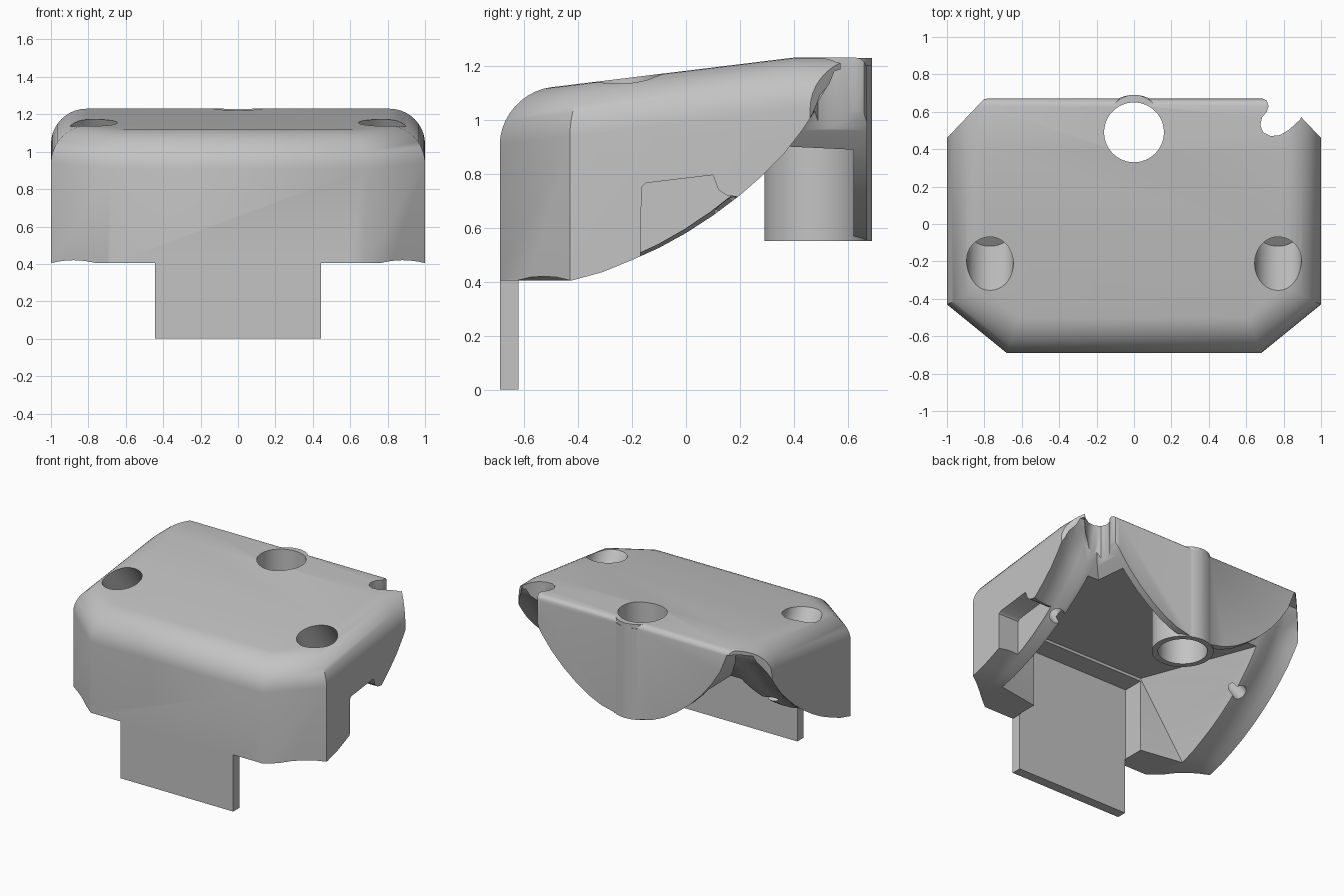
import bpy, bmesh, math
from mathutils import Vector

if "Cube" in bpy.data.objects:
    bpy.data.objects.remove(bpy.data.objects["Cube"], do_unlink=True)

grey = bpy.data.materials.new("plain_grey")
grey.use_nodes = True
grey.diffuse_color = (0.55, 0.55, 0.55, 1)
grey.node_tree.nodes["Principled BSDF"].inputs["Base Color"].default_value = (0.55, 0.55, 0.55, 1)


def finish(name, bm):
    bmesh.ops.recalc_face_normals(bm, faces=bm.faces[:])
    mesh = bpy.data.meshes.new(name)
    bm.to_mesh(mesh)
    bm.free()
    mesh.materials.append(grey)
    ob = bpy.data.objects.new(name, mesh)
    bpy.context.collection.objects.link(ob)
    return ob


def loft(rings):
    """Join matching rings of points into a closed solid."""
    bm = bmesh.new()
    rows = [[bm.verts.new(p) for p in ring] for ring in rings]
    bm.faces.new(rows[0])
    bm.faces.new(rows[-1])
    n = len(rows[0])
    for a, b in zip(rows, rows[1:]):
        for i in range(n):
            j = (i + 1) % n
            bm.faces.new((a[i], a[j], b[j], b[i]))
    bmesh.ops.recalc_face_normals(bm, faces=bm.faces[:])
    return bm


def prism_mesh(points, axis, low, high):
    """Extrude a 2D outline along an axis."""
    place = {"x": lambda a, b, t: (t, a, b),
             "y": lambda a, b, t: (a, t, b),
             "z": lambda a, b, t: (a, b, t)}[axis]
    return loft([[place(a, b, t) for a, b in points] for t in (low, high)])


def prism(name, points, axis, low, high):
    return finish(name, prism_mesh(points, axis, low, high))


def box(name, x, y, z):
    return prism(name, [(x[0], y[0]), (x[1], y[0]), (x[1], y[1]), (x[0], y[1])], "z", *z)


def rod(name, start, end, radius, sides=48):
    start, end = Vector(start), Vector(end)
    way = (end - start).normalized()
    u = way.cross(Vector((1, 0, 0))).normalized()
    w = way.cross(u)
    turns = [math.tau * i / sides for i in range(sides)]
    return finish(name, loft([[c + (u * math.cos(t) + w * math.sin(t)) * radius for t in turns]
                              for c in (start, end)]))


def combine(target, tool, operation="DIFFERENCE"):
    """Apply a boolean and throw the tool away."""
    mod = target.modifiers.new("combine", "BOOLEAN")
    mod.operation = operation
    mod.solver = "EXACT"
    mod.object = tool
    bpy.ops.object.select_all(action="DESELECT")
    bpy.context.view_layer.objects.active = target
    target.select_set(True)
    bpy.ops.object.modifier_apply(modifier=mod.name)
    bpy.data.objects.remove(tool, do_unlink=True)


# Outer block: chamfered plan, rounded front and side top edges, sloping roof
half = [(0.68, -0.69), (1, -0.43), (1, 0.46), (0.8, 0.67)]
plan = half + [(-x, y) for x, y in reversed(half)]
bm = prism_mesh(plan, "z", 0.405, 1.23)
rim = [e for e in bm.edges
       if all(v.co.z > 1.2 and v.co.y < 0.5 for v in e.verts)]
bmesh.ops.bevel(bm, geom=rim, offset=0.19, segments=10, profile=0.5,
                affect="EDGES", clamp_overlap=False)
bmesh.ops.bisect_plane(bm, geom=bm.verts[:] + bm.edges[:] + bm.faces[:],
                       plane_co=(0, 0.4, 0), plane_no=(0, 1, 0))
for v in bm.verts:
    if v.co.z > 0.6:
        v.co.z -= 0.122 * max(0, 0.4 - v.co.y)
cover = finish("cover_body", bm)

# Underside sweep with a shallow groove per side, cut all but the back wall
arc = [(-0.9, 0.405), (-0.42, 0.405), (-0.31, 0.435), (-0.2, 0.48), (-0.1, 0.525),
       (0, 0.58), (0.1, 0.645), (0.2, 0.72), (0.28, 0.79), (0.36, 0.87), (0.43, 0.96),
       (0.49, 1.05), (0.53, 1.13), (0.55, 1.18), (0.62, 1.2), (0.9, 1.205)]
rings = []
for i in range(-12, 13):
    x = i * 0.1 if abs(i) < 8 else math.copysign(0.76 + (abs(i) - 8) * 0.06, i)
    bulge = max(0, 1 - ((abs(x) - 0.88) / 0.12) ** 2)
    ring = [(x, y, min(max(z, 1.205 if z > 1.2 else z),
                       z + bulge * (0.015 + 0.035 * max(0, y + 0.4)))
             if z < 1.12 else z) for y, z in arc]
    rings.append(ring + [(x, 0.9, 0.2), (x, -0.9, 0.2)])
for ring in rings:
    for k, (x, y, z) in enumerate(ring):
        bulge = max(0, 1 - ((abs(x) - 0.88) / 0.12) ** 2)
        if 0.3 < z < 1.12:
            ring[k] = (x, y - bulge * 0.04 * max(0, y + 0.2), z + bulge * 0.015)
sweep = finish("sweep_cutter", loft(rings))
wall = [(0.1, 0.557), (0.2, 0.58), (0.3, 0.625), (0.4, 0.69), (0.5, 0.77),
        (0.59, 0.86), (0.67, 0.96), (0.74, 1.07), (0.83, 1.3)]
wall = [(-x, z) for x, z in reversed(wall)] + [(0, 0.55)] + wall
combine(sweep, prism("back_wall_keeper", wall, "y", 0.3, 1.1))
combine(cover, sweep)

# Tapered inner cavity and the slot behind the front wall
bm = bmesh.new()
for s in (-1, 1):
    for p in ((0.45, -0.47, 0.94), (0.71, 0.38, 0.9), (0.71, 0.62, 0.889), (0.45, -0.47, 0.3),
              (0.76, -0.42, 0.41), (0.76, -0.42, 0.3), (0.71, 0.62, 0.3)):
        bm.verts.new((s * p[0], p[1], p[2]))
bmesh.ops.convex_hull(bm, input=bm.verts[:])
loose = [v for v in bm.verts if not v.link_faces]
bmesh.ops.delete(bm, geom=loose, context="VERTS")
combine(cover, finish("cavity_cutter", bm))
combine(cover, box("slot_cutter", (-0.45, 0.45), (-0.62, -0.44), (0.3, 0.92)))

# Recess in the left side
recess = [(-0.17, 0.3), (-0.165, 0.75), (-0.15, 0.765), (0.1, 0.795),
          (0.12, 0.74), (0.15, 0.72), (0.22, 0.71), (0.22, 0.3)]
combine(cover, prism("recess_cutter", recess, "x", 0.84, 1.2))

# Hooked notch in the left back corner
notch = [(0.68, 0.8), (0.68, 0.675), (0.71, 0.66), (0.72, 0.63), (0.71, 0.6),
         (0.685, 0.57), (0.675, 0.53), (0.69, 0.49), (0.73, 0.47), (0.78, 0.475),
         (0.83, 0.505), (0.89, 0.56), (0.95, 0.8)]
combine(cover, prism("notch_cutter", notch, "z", 0.8, 1.5))

# Softened back top edge
edge = [(0.63, 1.26), (0.63, 1.23), (0.647, 1.226), (0.659, 1.216), (0.667, 1.203),
        (0.671, 1.185), (0.72, 1.185), (0.72, 1.26)]
combine(cover, prism("edge_cutter", edge, "x", -0.95, 0.95))

# Round boss, its bulge at the roof, and its through hole
combine(cover, rod("boss", (0, 0.49, 0.55), (0, 0.49, 1.2), 0.2), "UNION")
combine(cover, rod("boss_bulge", (0, 0.55, 1), (0, 0.55, 1.228), 0.14), "UNION")
combine(cover, rod("boss_hole", (0, 0.49, 0.3), (0, 0.49, 1.5), 0.16))

# Slanted screw holes with wide heads
for s in (-1, 1):
    top = Vector((s * 0.77, -0.2, 1.14))
    way = Vector((0, 0.34, -0.45)).normalized()
    combine(cover, rod("head_hole", top - way * 0.4, top + way * 0.3, 0.125))
    combine(cover, rod("screw_hole", top, top + way * 0.9, 0.05, 24))

# Front tab
tab = box("front_tab", (-0.445, 0.445), (-0.69, -0.62), (0, 0.405))

for ob in (cover, tab):
    ob.data.materials.clear()
    ob.data.materials.append(grey)
    for face in ob.data.polygons:
        face.material_index = 0
    bpy.ops.object.select_all(action="DESELECT")
    bpy.context.view_layer.objects.active = ob
    ob.select_set(True)
    bpy.ops.object.shade_smooth_by_angle(angle=math.radians(40))
